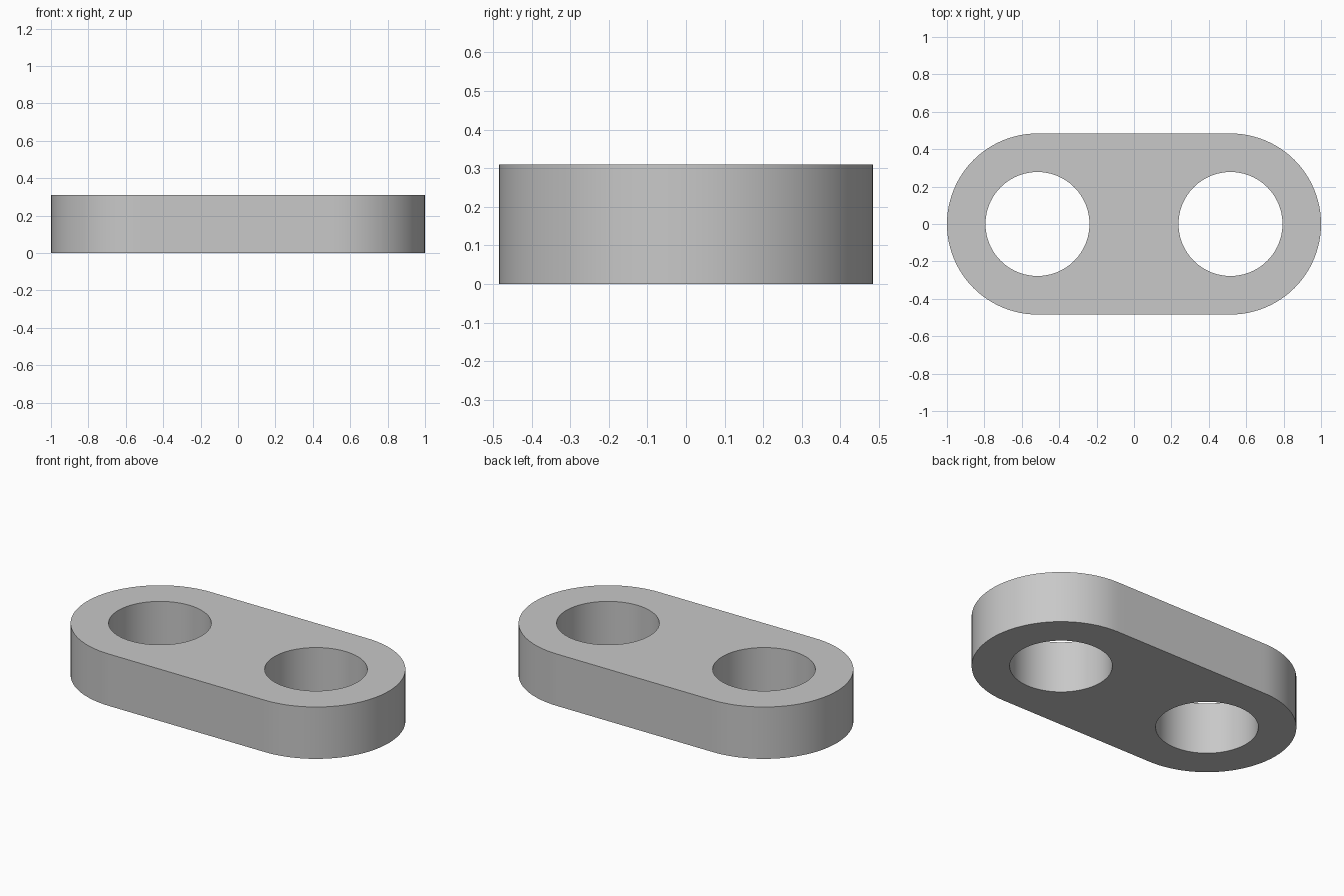
import bpy
import bmesh
from math import cos, sin, pi, radians

cube = bpy.data.objects.get("Cube")
if cube:
    bpy.data.objects.remove(cube, do_unlink=True)

RADIUS = 0.484        # rounded end
CENTRE = 1 - RADIUS   # hole centre along x
HOLE = 0.278
HEIGHT = 0.31
SEGMENTS = 96
QUARTER, EIGHTH = SEGMENTS // 4, SEGMENTS // 8


def outer_point(i):
    """Outline of one half: round end, straight sides, middle line."""
    a = 2 * pi * i / SEGMENTS
    if i <= QUARTER or i >= 3 * QUARTER:
        return CENTRE + RADIUS * cos(a), RADIUS * sin(a)
    k = i - QUARTER
    if k <= EIGHTH:
        return CENTRE * (1 - k / EIGHTH), RADIUS
    if k <= 3 * EIGHTH:
        return 0, RADIUS * (2 - k / EIGHTH)
    return CENTRE * (k / EIGHTH - 3), -RADIUS


def hole_point(i):
    a = 2 * pi * i / SEGMENTS
    return CENTRE + HOLE * cos(a), HOLE * sin(a)


# Half of the plate, with its hole
bm = bmesh.new()


def ring(point, z):
    return [bm.verts.new((*point(i), z)) for i in range(SEGMENTS)]


rings = [ring(outer_point, 0), ring(outer_point, HEIGHT),
         ring(hole_point, HEIGHT), ring(hole_point, 0)]
for r in range(4):
    a, b = rings[r], rings[(r + 1) % 4]
    for i in range(SEGMENTS):
        j = (i + 1) % SEGMENTS
        # Leave the middle line open for the mirror
        if r == 0 and a[i].co.x < 1e-5 and a[j].co.x < 1e-5:
            continue
        bm.faces.new((a[i], a[j], b[j], b[i]))
bmesh.ops.recalc_face_normals(bm, faces=bm.faces)
mesh = bpy.data.meshes.new("link_plate")
bm.to_mesh(mesh)
bm.free()

plate = bpy.data.objects.new("link_plate", mesh)
bpy.context.collection.objects.link(plate)

# Colour
grey = bpy.data.materials.new("plain grey")
grey.use_nodes = True
colour = (0.58, 0.58, 0.58, 1)
grey.diffuse_color = colour
grey.node_tree.nodes["Principled BSDF"].inputs["Base Color"].default_value = colour
mesh.materials.append(grey)

# Mirror to the other half, then smooth the curved walls
bpy.ops.object.select_all(action='DESELECT')
plate.select_set(True)
bpy.context.view_layer.objects.active = plate
mirror = plate.modifiers.new("mirror", 'MIRROR')
mirror.use_clip = True
bpy.ops.object.modifier_apply(modifier=mirror.name)
bpy.ops.object.shade_smooth_by_angle(angle=radians(30))
